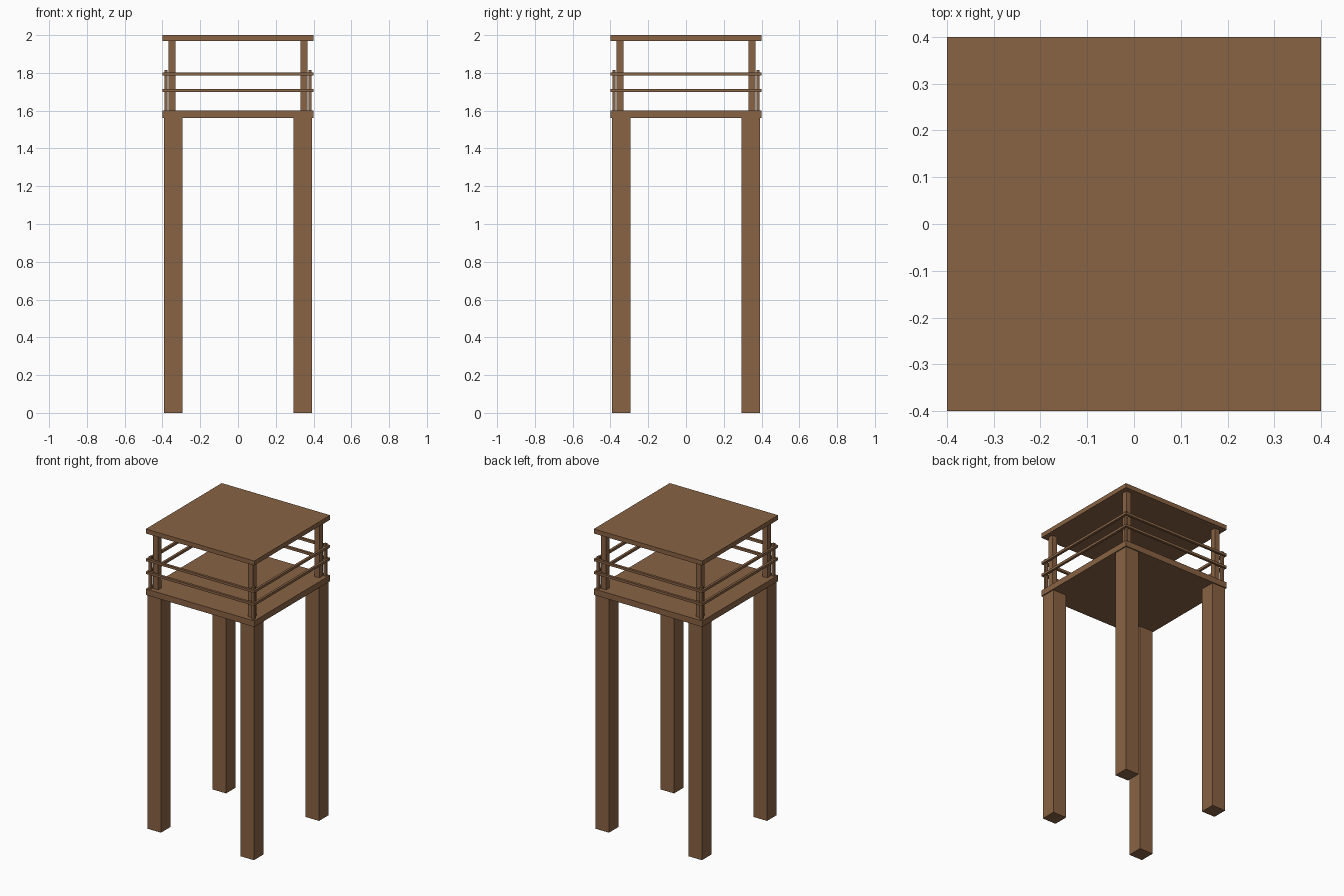
import bpy

if "Cube" in bpy.data.objects:
    bpy.data.objects.remove(bpy.data.objects["Cube"])

wood = bpy.data.materials.new("brown wood")
wood.diffuse_color = (0.25, 0.125, 0.058, 1)
wood.use_nodes = True
wood.node_tree.nodes["Principled BSDF"].inputs["Base Color"].default_value = wood.diffuse_color


def box(name, x, y, z):
    """Box from (min, max) ranges along each axis."""
    bpy.ops.mesh.primitive_cube_add(size=1, location=[(a + b) / 2 for a, b in (x, y, z)])
    ob = bpy.context.object
    ob.name = name
    ob.scale = [b - a for a, b in (x, y, z)]
    bpy.ops.object.transform_apply(location=False, rotation=False, scale=True)
    ob.data.materials.append(wood)


def around(c, w):
    return (c - w / 2, c + w / 2)


# Platform and flat roof
box("platform", (-0.4, 0.4), (-0.4, 0.4), (1.56, 1.6))
box("roof", (-0.4, 0.4), (-0.4, 0.4), (1.97, 2.0))

# Corner uprights: legs, roof posts and short rail posts
for sx, side in ((-1, "left"), (1, "right")):
    for sy, end in ((-1, "front"), (1, "back")):
        for part, c, w, z in (("leg", 0.343, 0.1, (0, 1.56)),
                              ("roof_post", 0.35, 0.037, (1.6, 1.97)),
                              ("rail_post", 0.38, 0.016, (1.6, 1.815))):
            box(f"{end}_{side}_{part}", around(sx * c, w), around(sy * c, w), z)

# Two rails on each side of the platform
for level, z in (("lower", 1.708), ("upper", 1.793)):
    for s, end, side in ((-1, "front", "left"), (1, "back", "right")):
        box(f"{end}_{level}_rail", (-0.4, 0.4), around(s * 0.392, 0.016), around(z, 0.016))
        box(f"{side}_{level}_rail", around(s * 0.392, 0.016), (-0.384, 0.384), around(z, 0.016))
